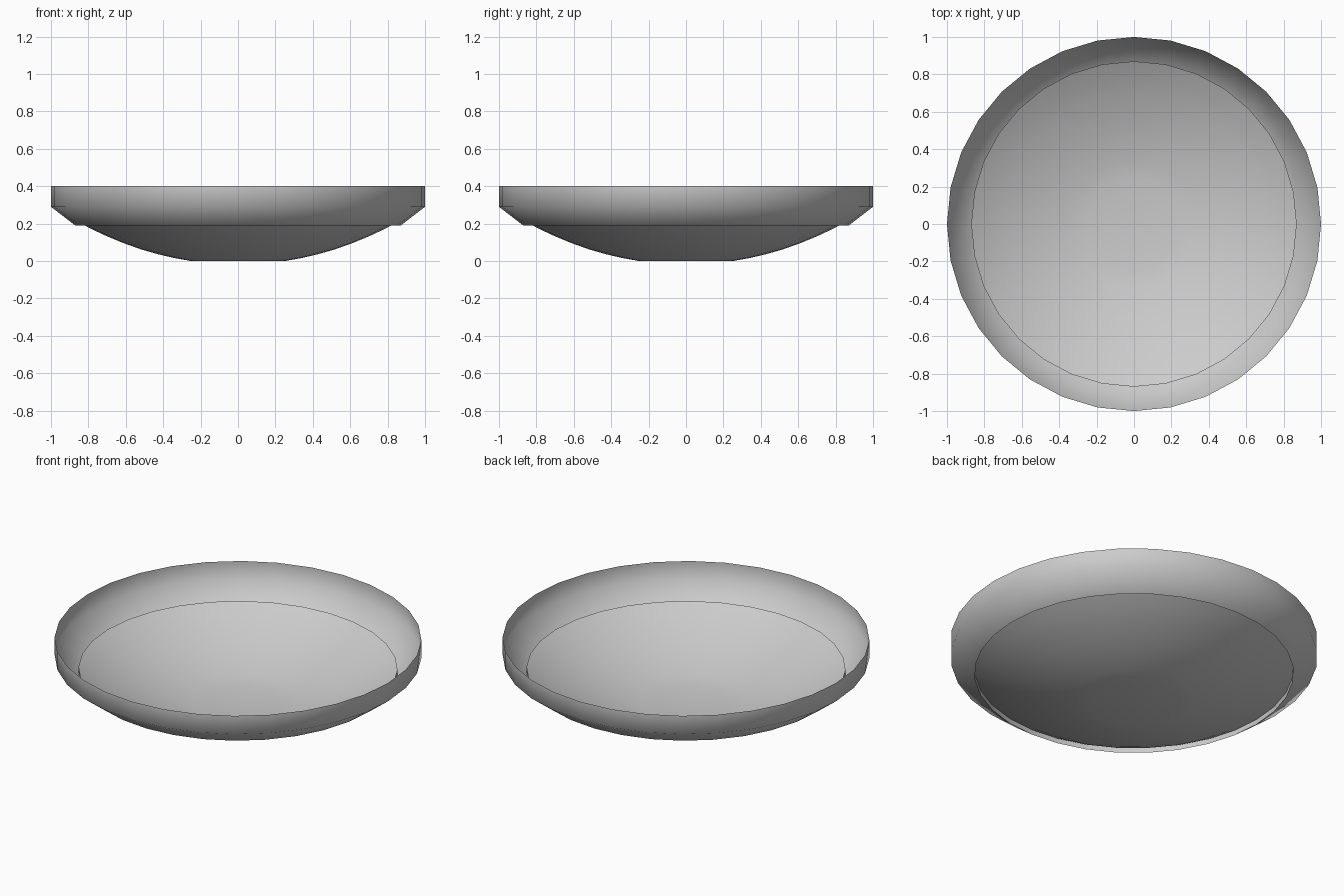
import bpy, bmesh
from math import sin, cos, tau

if "Cube" in bpy.data.objects:
    bpy.data.objects.remove(bpy.data.objects["Cube"])

SIDES = 32


def lathe(name, profile):
    """Revolve (radius, z) points into an open shell; radius 0 closes with a fan."""
    bm = bmesh.new()
    rings = []
    for r, z in profile:
        if r == 0:
            rings.append([bm.verts.new((0, 0, z))] * SIDES)
        else:
            rings.append([bm.verts.new((r * cos(tau * i / SIDES), r * sin(tau * i / SIDES), z))
                          for i in range(SIDES)])
    for a, b in zip(rings, rings[1:]):
        for i in range(SIDES):
            j = (i + 1) % SIDES
            corners = [a[i], a[j], b[j], b[i]]
            bm.faces.new(list(dict.fromkeys(corners)))
    bmesh.ops.recalc_face_normals(bm, faces=bm.faces)
    mesh = bpy.data.meshes.new(name)
    bm.to_mesh(mesh)
    bm.free()
    obj = bpy.data.objects.new(name, mesh)
    bpy.context.collection.objects.link(obj)
    bpy.ops.object.select_all(action='DESELECT')
    obj.select_set(True)
    bpy.context.view_layer.objects.active = obj
    bpy.ops.object.shade_smooth_by_angle(angle=1.0)
    return obj


# One thin shell: flat base, curved bowl, small step, sloped shoulder, upright rim
lathe("dish", [(0, 0), (0.25, 0), (0.34, 0.016), (0.43, 0.037), (0.52, 0.063),
               (0.61, 0.095), (0.70, 0.132), (0.79, 0.174), (0.87, 0.22),
               (0.87, 0.19), (1.0, 0.29), (1.0, 0.40)])
